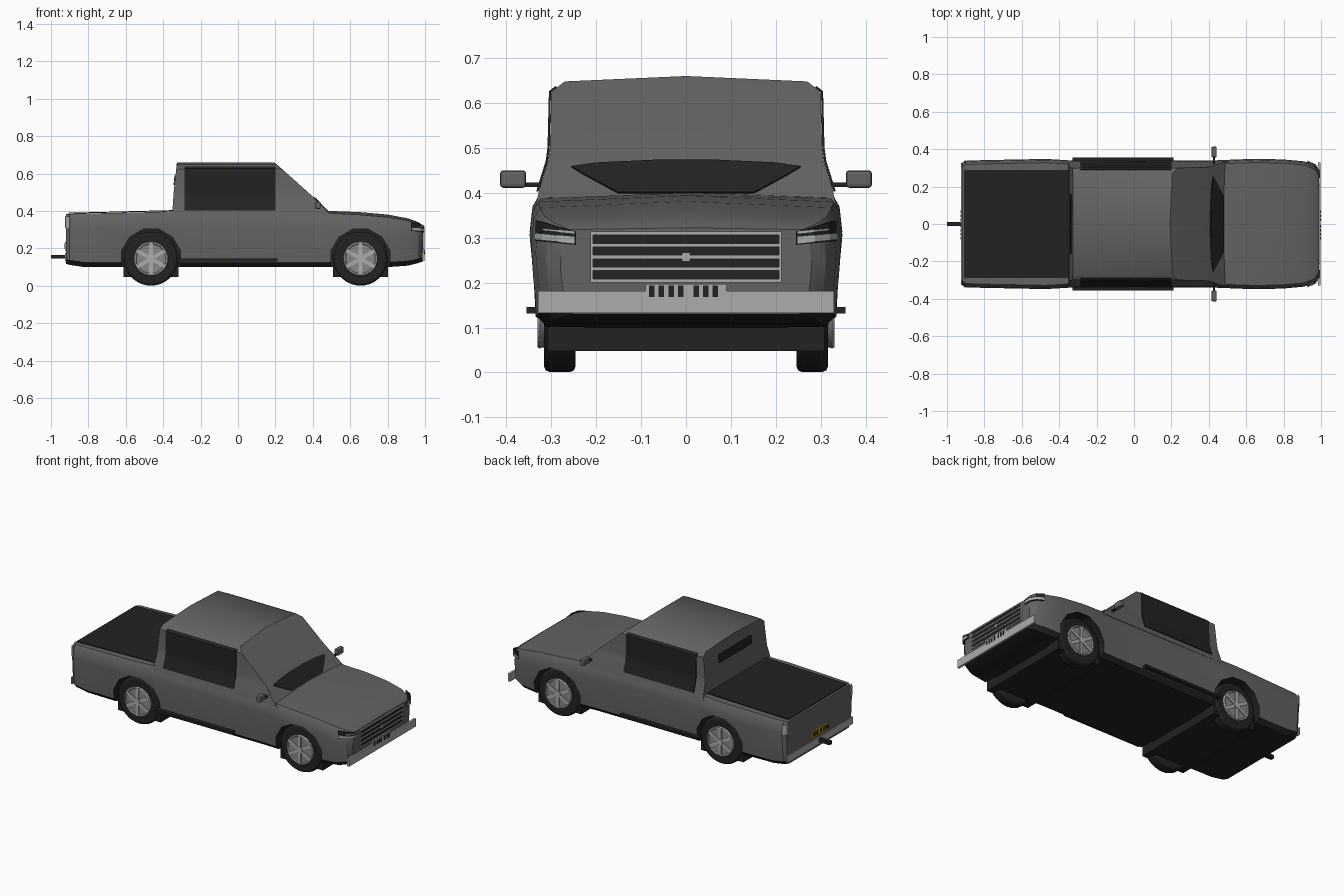
import bpy, bmesh, math
from mathutils import Matrix

cube = bpy.data.objects.get("Cube")
if cube:
    bpy.data.objects.remove(cube, do_unlink=True)


def material(name, rgb):
    m = bpy.data.materials.new(name)
    m.use_nodes = True
    m.diffuse_color = (*rgb, 1)
    m.node_tree.nodes["Principled BSDF"].inputs["Base Color"].default_value = (*rgb, 1)
    return m


PAINT = material("body grey", (0.125, 0.125, 0.125))
BLACK = material("trim black", (0.016, 0.016, 0.016))
LIGHT = material("light metal", (0.4, 0.42, 0.4))
RIM = material("rim grey", (0.24, 0.25, 0.25))
YELLOW = material("plate yellow", (0.5, 0.33, 0.02))


def make(name, bm, *mats):
    bmesh.ops.recalc_face_normals(bm, faces=bm.faces)
    mesh = bpy.data.meshes.new(name)
    bm.to_mesh(mesh)
    bm.free()
    for m in mats:
        mesh.materials.append(m)
    ob = bpy.data.objects.new(name, mesh)
    bpy.context.collection.objects.link(ob)
    return ob


def activate(ob):
    bpy.ops.object.select_all(action='DESELECT')
    ob.select_set(True)
    bpy.context.view_layer.objects.active = ob


def smooth(ob, angle=30):
    activate(ob)
    bpy.ops.object.shade_smooth_by_angle(angle=math.radians(angle))
    return ob


def box(name, x, y, z, mat, turn=None):
    bm = bmesh.new()
    bmesh.ops.create_cube(bm, size=1)
    for v in bm.verts:
        v.co = [r[0] + (c + 0.5) * (r[1] - r[0]) for c, r in zip(v.co, (x, y, z))]
    if turn:
        bm.transform(turn)
    return make(name, bm, mat)


def disc(name, x, y, z, radius, depth, mat, sides=32, spin=0):
    bm = bmesh.new()
    bmesh.ops.create_cone(bm, cap_ends=True, segments=sides, radius1=radius, radius2=radius, depth=depth)
    bm.transform(Matrix.Translation((x, y, z)) @ Matrix.Rotation(math.pi / 2, 4, 'X') @ Matrix.Rotation(spin, 4, 'Z'))
    return make(name, bm, mat)


def sheet(name, rows, mat):
    # thin plate following a grid of points
    bm = bmesh.new()
    grid = [[bm.verts.new(p) for p in row] for row in rows]
    for a, b in zip(grid, grid[1:]):
        for i in range(len(a) - 1):
            bm.faces.new((a[i], a[i + 1], b[i + 1], b[i]))
    ob = make(name, bm, mat)
    mod = ob.modifiers.new("thickness", 'SOLIDIFY')
    mod.thickness, mod.offset = 0.005, 0
    return ob


def loft(name, rings, *mats):
    bm = bmesh.new()
    loops = [[bm.verts.new(p) for p in ring] for ring in rings]
    n = len(loops[0])
    for a, b in zip(loops, loops[1:]):
        for i in range(n):
            bm.faces.new((a[i], a[(i + 1) % n], b[(i + 1) % n], b[i]))
    bm.faces.new(loops[0])
    return make(name, bm, *mats), loops


# Lower body: x, half width, bottom, top edge, crown
stations = [(-.92, .322, .118, .383, 0), (-.9, .338, .112, .385, 0), (-.82, .341, .1, .386, 0),
            (-.47, .348, .1, .394, 0), (-.34, .34, .1, .398, 0), (0, .338, .1, .398, 0),
            (.4, .339, .1, .392, .008), (.5, .343, .1, .388, .012), (.65, .349, .1, .38, .014),
            (.8, .345, .1, .367, .014), (.91, .335, .108, .348, .012),
            (.965, .312, .122, .332, .008), (.988, .28, .13, .318, .004)]


def section(x, w, zb, zt, crown):
    half = [(.9 * w, zb), (.97 * w, zb + .025), (w, zt - .08), (w - .006, zt - .025), (w - .02, zt)]
    pts = [(0, zb)] + half + [(0, zt + crown)] + [(-y, z) for y, z in reversed(half)]
    return [(x, y, z) for y, z in pts]


bm = bmesh.new()
loops = [[bm.verts.new(p) for p in section(*s)] for s in stations]
for a, b in zip(loops, loops[1:]):
    for i in range(len(a)):
        j = (i + 1) % len(a)
        f = bm.faces.new((a[i], a[j], b[j], b[i]))
        f.material_index = int(f.calc_center_median().z < .14)   # black sill and floor
bm.faces.new(loops[0])
bm.faces.new(loops[-1])
body = make("lower_body", bm, PAINT, BLACK)

# Wheel arches cut into the body, lined in black
AXLES = {"nose": .655, "tail": -.465}
WZ = .145
for x in AXLES.values():
    for s in (-1, 1):
        cutter = disc("arch_cutter", x, s * .325, WZ, .163, .2, PAINT, 12, math.pi / 12)
        cutter.data.materials.append(BLACK)
        for p in cutter.data.polygons:
            p.material_index = 1
        cutter.hide_render = True
        activate(body)
        mod = body.modifiers.new("arch", 'BOOLEAN')
        mod.operation, mod.solver, mod.object = 'DIFFERENCE', 'EXACT', cutter
        bpy.ops.object.modifier_apply(modifier=mod.name)
        bpy.data.objects.remove(cutter, do_unlink=True)
smooth(body)

# Cab: height, rear x, front x, half width
levels = [(.37, -.353, .505, .335), (.41, -.35, .466, .326), (.47, -.346, .408, .307), (.5, -.344, .375, .303),
          (.625, -.33, .235, .3), (.648, -.327, .205, .27)]
bm = bmesh.new()
rings = []
for z, xr, xf, w in levels:
    top = z == levels[-1][0]
    zc = .66 if top else z
    ring = [(xr, -w, z), (xf, -w, z), (xf - .012 * top, 0, zc), (xf, w, z), (xr, w, z), (xr, 0, zc)]
    rings.append([bm.verts.new(p) for p in ring])
for a, b in zip(rings, rings[1:]):
    for i in range(6):
        bm.faces.new((a[i], a[(i + 1) % 6], b[(i + 1) % 6], b[i]))
bm.faces.new(rings[0])
r = rings[-1]
bm.faces.new((r[0], r[1], r[2], r[5]))
bm.faces.new((r[5], r[2], r[3], r[4]))
smooth(make("cab", bm, PAINT), 35)


def cab_at(z):
    for a, b in zip(levels, levels[1:]):
        if z <= b[0]:
            t = (z - a[0]) / (b[0] - a[0])
            return [p + t * (q - p) for p, q in zip(a[1:], b[1:])]


# Glass
for s, side in ((-1, "near"), (1, "far")):
    rows = [[(x, s * (cab_at(z)[2] + .003), z) for x in (-.285, .2)] for z in (.403, .41, .47, .5, .625, .636)]
    sheet("side_window_" + side, rows, BLACK)
glass = [(.4, .15), (.41, .17), (.44, .225), (.458, .255), (.466, .2), (.472, .07)]
sheet("windscreen", [[(cab_at(z)[1] + .003, y, z) for y in (-w, w)] for z, w in glass], BLACK)
sheet("rear_window", [[(cab_at(z)[0] - .003, y, z) for y in (-.16, .16)] for z in (.54, .59)], BLACK)

# Bed cover
sheet("bed_cover", [[(x, y, z) for y in (-.29, .29)] for x, z in ((-.91, .388), (-.35, .402))], BLACK)

# Wheels and the dark guards between them
for end, x in AXLES.items():
    box(end + "_wheel_guard", (x - .147, x + .147), (-.308, .308), (.048, .14), BLACK)
    for s, side in ((-1, "near"), (1, "far")):
        tag = f"{end}_{side}"
        tyre = disc("tyre_" + tag, x, s * .281, WZ, .144, .07, BLACK, 36)
        bev = tyre.modifiers.new("shoulder", 'BEVEL')
        bev.width, bev.segments, bev.limit_method = .012, 2, 'ANGLE'
        smooth(tyre, 40)
        smooth(disc("rim_" + tag, x, s * .318, WZ, .09, .014, RIM))
        bpy.ops.mesh.primitive_torus_add(major_radius=.085, minor_radius=.007, major_segments=32, minor_segments=6,
                                         location=(x, s * .325, WZ), rotation=(math.pi / 2, 0, 0))
        ring = bpy.context.object
        ring.name = "rim_ring_" + tag
        ring.data.materials.append(LIGHT)
        disc("hub_" + tag, x, s * .328, WZ, .02, .012, LIGHT, 12)
        for k in range(6):
            turn = Matrix.Translation((x, s * .327, WZ)) @ Matrix.Rotation(k * math.pi / 3 + math.pi / 6, 4, 'Y')
            box(f"spoke_{tag}_{k + 1}", (.015, .083), (-.004, .004), (-.01, .01), LIGHT, turn)

# Side parts: mirrors, steps, lamps
for s, side in ((-1, "near"), (1, "far")):
    def across(a, b):
        return sorted((s * a, s * b))
    mirror = box("mirror_" + side, (.414, .442), across(.356, .414), (.411, .45), PAINT)
    bev = mirror.modifiers.new("round", 'BEVEL')
    bev.width, bev.segments = .007, 2
    box("mirror_stem_" + side, (.422, .434), across(.31, .358), (.413, .423), BLACK)
    box("side_step_" + side, (-.33, .21), across(.325, .355), (.131, .146), BLACK)
    plan = [(.925, .333), (.966, .315), (.99, .283), (.992, .245)]
    tops = (.338, .334, .324, .314)
    sheet("lamp_housing_" + side, [[(x, s * y, .284 + .1 * (y - .245)) for x, y in plan],
                                   [(x, s * y, z) for (x, y), z in zip(plan, tops)]], BLACK)
    sheet("headlamp_" + side, [[(x + .003, s * (y + .003), z + .1 * (y - .245)) for x, y in plan]
                               for z in (.287, .302)], LIGHT)
    sheet("headlamp_strip_" + side, [[(x + .003, s * (y + .003), z + .1 * (y - .245)) for x, y in plan[1:]]
                                     for z in (.309, .314)], LIGHT)
    tail = [(-.9, .339), (-.921, .323), (-.922, .305)]
    sheet("tail_lamp_" + side, [[(x, s * y, z) for x, y in tail] for z in (.31, .37)], LIGHT)

# Grille
box("grille_back", (.984, .991), (-.21, .21), (.2, .313), BLACK)
for k in range(5):
    z = .204 + k * .0265
    box(f"grille_bar_{k + 1}", (.988, .996), (-.21, .21), (z - .004, z + .004), LIGHT)
for s, side in ((-1, "near"), (1, "far")):
    y = s * .21
    box("grille_edge_" + side, (.988, .996), (y - .003, y + .003), (.2, .314), LIGHT)
boss = box("grille_boss", (.988, .998), (-.009, .009), (.247, .267), LIGHT)

# Bumpers, plates and tow bar
box("nose_bumper", (.985, .998), (-.33, .33), (.132, .181), LIGHT)
box("tail_bumper", (-.926, -.918), (-.325, .325), (.132, .175), LIGHT)
box("nose_plate", (.986, .998), (-.09, .09), (.165, .197), LIGHT)
box("tail_plate", (-.926, -.918), (-.08, .08), (.19, .235), YELLOW)
for k, y in enumerate((-.076, -.055, -.033, -.012, .023, .044, .065)):
    box(f"nose_plate_slot_{k + 1}", (.995, 1), (y - .006, y + .006), (.168, .193), BLACK)
    box(f"tail_plate_slot_{k + 1}", (-.928, -.925), (y - .006, y + .006), (.2, .225), BLACK)
box("tow_bar", (-1, -.91), (-.012, .012), (.145, .166), BLACK)
